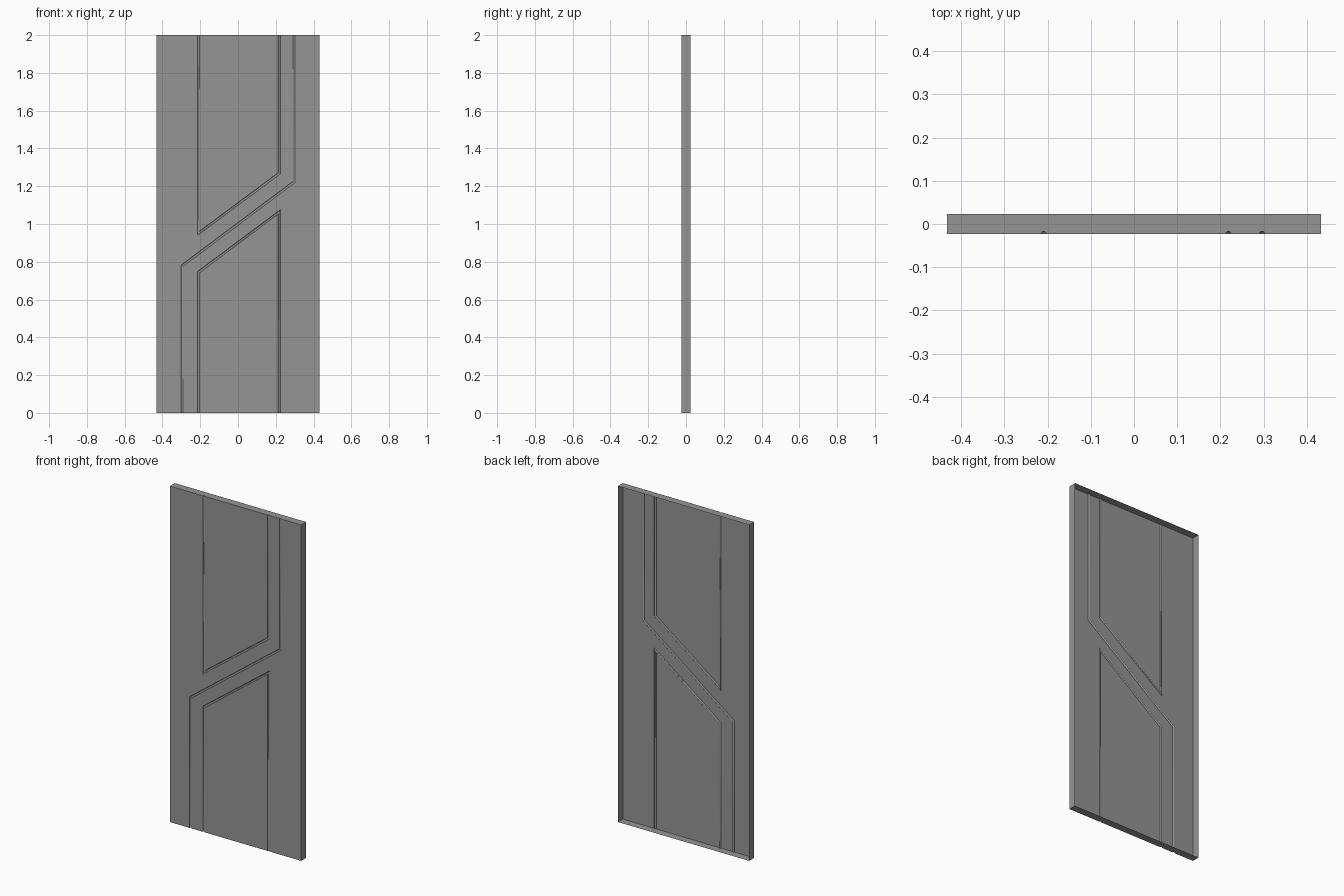
import bpy, bmesh, math
from mathutils import Vector

if "Cube" in bpy.data.objects:
    bpy.data.objects.remove(bpy.data.objects["Cube"])

W, H = 0.432, 2.0          # half width, height
FRONT, BACK = -0.023, 0.023
R, SEG = 0.006, 6          # groove radius and profile segments

# Groove centre lines (x, z) on the door face
UPPER = [(-0.209, H), (-0.209, 0.951), (0.218, 1.268), (0.218, H)]
MIDDLE = [(0.296, H), (0.296, 1.222), (-0.296, 0.779), (-0.296, 0)]
LOWER = [(-0.209, 0), (-0.209, 0.745), (0.218, 1.064), (0.218, 0)]


def offset(path, d):
    """Mitred parallel copy of a path, shifted d to its left."""
    pts = [Vector(p) for p in path]
    dirs = [(b - a).normalized() for a, b in zip(pts, pts[1:])]
    normals = [Vector((-t.y, t.x)) for t in dirs]
    out = []
    for i, p in enumerate(pts):
        a, b = normals[max(i - 1, 0)], normals[min(i, len(normals) - 1)]
        out.append(p + (a + b) * (d / (1 + a.dot(b))))
    return out


bm = bmesh.new()


def face(points, y=FRONT):
    return bm.faces.new([bm.verts.new((p[0], y, p[1])) for p in points])


def groove(path):
    """Half-round channel swept along the path."""
    rows = []
    for k in range(SEG + 1):
        a = math.pi * k / SEG
        y = FRONT + R * math.sin(a)
        rows.append([bm.verts.new((p.x, y, p.y)) for p in offset(path, R * math.cos(a))])
    for r, s in zip(rows, rows[1:]):
        for i in range(len(path) - 1):
            bm.faces.new((r[i], r[i + 1], s[i + 1], s[i]))


for path in (UPPER, MIDDLE, LOWER):
    groove(path)

# Flat panels between the grooves
face(offset(UPPER, R))
face(offset(LOWER, -R))
face([(-W, H)] + offset(UPPER, -R) + offset(MIDDLE, -R) + [(-W, 0)])
face([(W, H)] + offset(MIDDLE, R) + offset(LOWER, R) + [(W, 0)])
bmesh.ops.remove_doubles(bm, verts=bm.verts[:], dist=1e-5)

# Rim folded backwards, leaving the back open
border = [e for e in bm.edges if e.is_boundary]
ret = bmesh.ops.extrude_edge_only(bm, edges=border)
for v in ret["geom"]:
    if isinstance(v, bmesh.types.BMVert):
        v.co.y = BACK

# Outward normals
bmesh.ops.recalc_face_normals(bm, faces=bm.faces[:])
if max(bm.faces, key=lambda f: f.calc_area()).normal.y > 0:
    bmesh.ops.reverse_faces(bm, faces=bm.faces[:])
bmesh.ops.triangulate(bm, faces=[f for f in bm.faces if len(f.verts) > 4])

mesh = bpy.data.meshes.new("door_panel")
bm.to_mesh(mesh)
bm.free()
door = bpy.data.objects.new("door_panel", mesh)
bpy.context.collection.objects.link(door)

# Dark grey paint
paint = bpy.data.materials.new("dark_grey_paint")
paint.diffuse_color = (0.3, 0.3, 0.3, 1)
paint.use_nodes = True
paint.node_tree.nodes["Principled BSDF"].inputs["Base Color"].default_value = paint.diffuse_color
mesh.materials.append(paint)

bpy.context.view_layer.objects.active = door
door.select_set(True)
bpy.ops.object.shade_smooth_by_angle(angle=math.radians(40))
